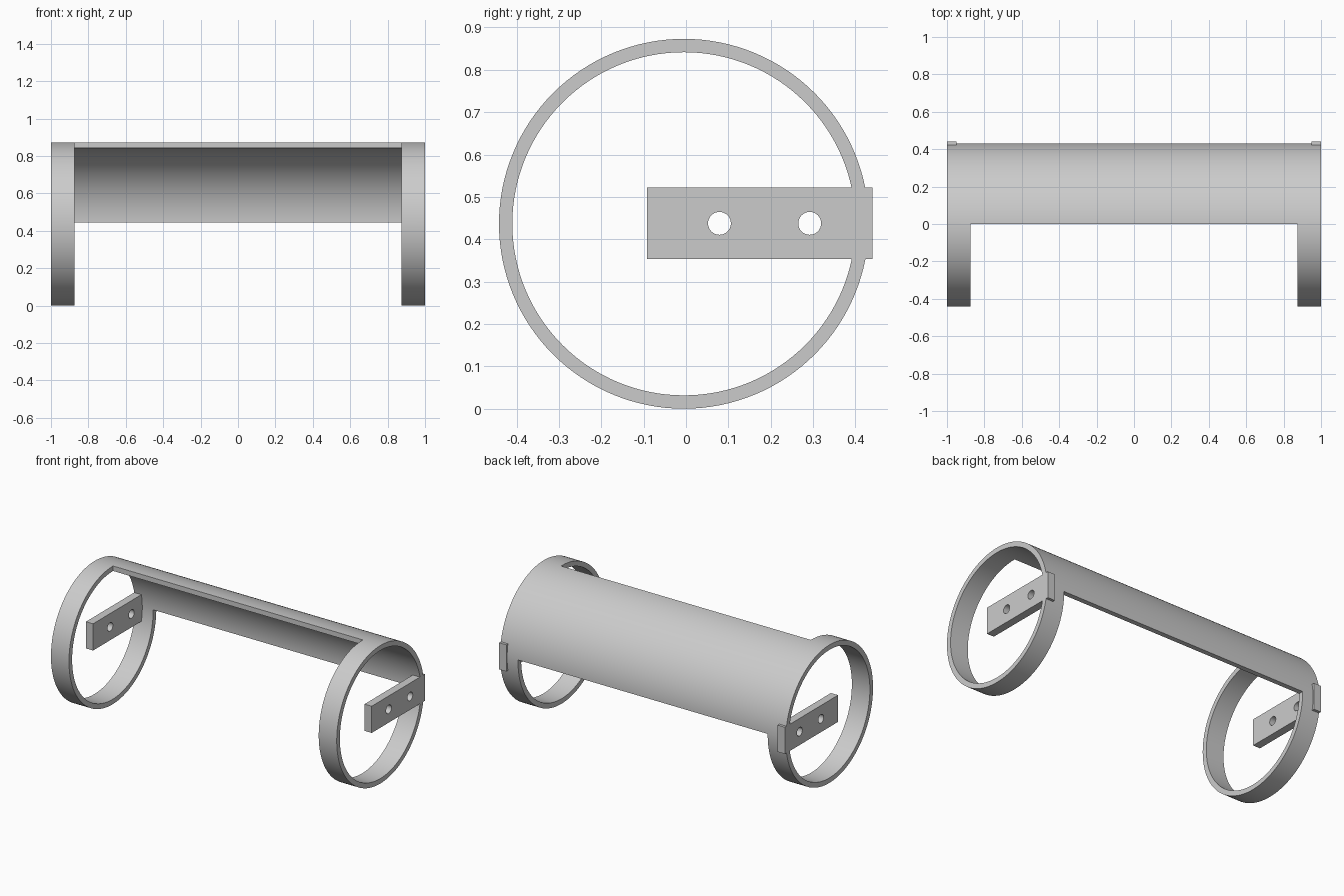
import bpy, bmesh, math
from mathutils import Matrix

if "Cube" in bpy.data.objects:
    bpy.data.objects.remove(bpy.data.objects["Cube"], do_unlink=True)

CY, CZ = -0.005, 0.4365          # axis of the tube
OUTER, INNER = 0.4365, 0.405
RING_X = 0.874                   # inner edge of the end rings
BAR_Z = 0.4375

grey = bpy.data.materials.new("plain_grey")
grey.use_nodes = True
colour = (0.6, 0.6, 0.6, 1)
grey.diffuse_color = colour
grey.node_tree.nodes["Principled BSDF"].inputs["Base Color"].default_value = colour


def make_object(name, bm):
    bmesh.ops.recalc_face_normals(bm, faces=bm.faces)
    mesh = bpy.data.meshes.new(name)
    bm.to_mesh(mesh)
    bm.free()
    mesh.materials.append(grey)
    obj = bpy.data.objects.new(name, mesh)
    bpy.context.collection.objects.link(obj)
    return obj


def box(name, low, high):
    bm = bmesh.new()
    bmesh.ops.create_cube(bm, size=1)
    for v in bm.verts:
        v.co = [a + (c + 0.5) * (b - a) for a, b, c in zip(low, high, v.co)]
    return make_object(name, bm)


def rod(name, radius, x, y, z, length, sides):
    bm = bmesh.new()
    turn = Matrix.Translation((x, y, z)) @ Matrix.Rotation(math.pi / 2, 4, "Y")
    bmesh.ops.create_cone(bm, cap_ends=True, segments=sides, radius1=radius,
                          radius2=radius, depth=length, matrix=turn)
    return make_object(name, bm)


def cut(target, cutters):
    bpy.ops.object.select_all(action="DESELECT")
    target.select_set(True)
    bpy.context.view_layer.objects.active = target
    for cutter in cutters:
        cutter.hide_render = True
        mod = target.modifiers.new("cut", "BOOLEAN")
        mod.operation, mod.solver, mod.object = "DIFFERENCE", "EXACT", cutter
        bpy.ops.object.modifier_apply(modifier=mod.name)
        bpy.data.objects.remove(cutter, do_unlink=True)
    bpy.ops.object.shade_smooth_by_angle(angle=math.radians(30))


# Tube cut down to a quarter shell between two full end rings
body = rod("ring_and_shell_body", OUTER, 0, CY, CZ, 2, 128)
cut(body, [
    rod("bore_cutter", INNER, 0, CY, CZ, 3, 128),
    box("lower_cutter", (-RING_X, -1, -1), (RING_X, 1, 0.443)),
    box("front_cutter", (-RING_X, -1, 0.2), (RING_X, 0, 1)),
])

# Flat mounting bars with two screw holes, flush with each end
for side, label in ((-1, "right"), (1, "left")):
    x0, x1 = sorted((side * 0.95, side))
    bar = box(label + "_mounting_bar", (x0, -0.092, 0.353), (x1, 0.44, 0.522))
    cut(bar, [rod("hole_cutter", 0.027, side, y, BAR_Z, 0.3, 32)
              for y in (0.079, 0.292)])
